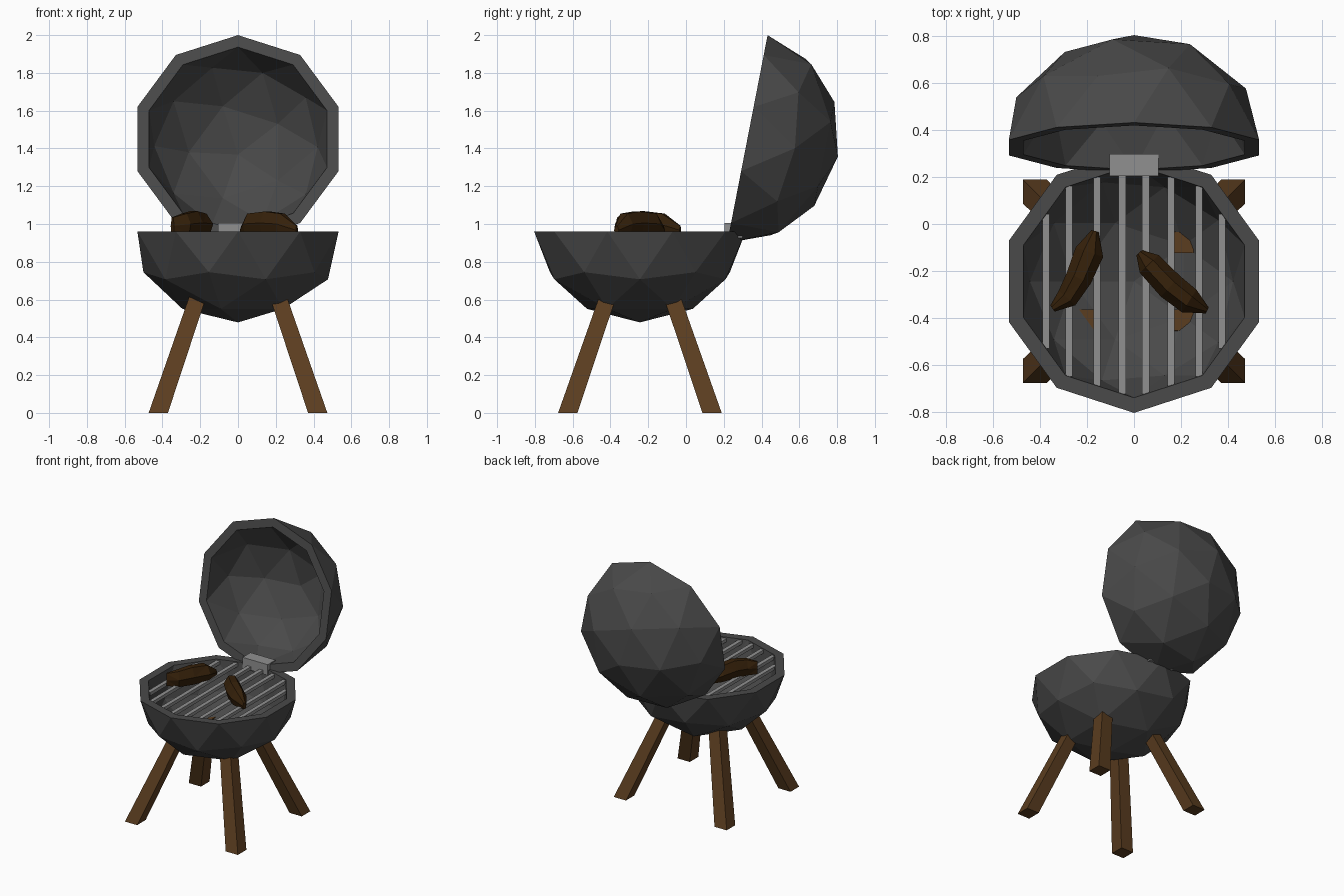
import bpy, bmesh, math
from mathutils import Matrix, Vector

if "Cube" in bpy.data.objects:
    bpy.data.objects.remove(bpy.data.objects["Cube"])


def material(name, rgb):
    m = bpy.data.materials.new(name)
    m.diffuse_color = (*rgb, 1)
    m.use_nodes = True
    m.node_tree.nodes["Principled BSDF"].inputs["Base Color"].default_value = m.diffuse_color
    return m


charcoal = material("charcoal metal", (0.067, 0.067, 0.067))
steel = material("grey steel", (0.28, 0.28, 0.28))
wood = material("brown wood", (0.105, 0.047, 0.014))
cooked = material("cooked meat", (0.036, 0.015, 0.003))


def finish(bm, name, mat):
    bmesh.ops.recalc_face_normals(bm, faces=bm.faces)
    mesh = bpy.data.meshes.new(name)
    bm.to_mesh(mesh)
    bm.free()
    mesh.materials.append(mat)
    ob = bpy.data.objects.new(name, mesh)
    bpy.context.collection.objects.link(ob)
    return ob


def box(name, center, size, mat):
    bm = bmesh.new()
    bmesh.ops.create_cube(bm, size=1, matrix=Matrix.Translation(center) @ Matrix.Diagonal((*size, 1)))
    return finish(bm, name, mat)


def loft(name, rings, mat, triangles=False):
    """Closed solid through a list of rings with equal point counts."""
    bm = bmesh.new()
    loops = [[bm.verts.new(p) for p in ring] for ring in rings]
    n = len(loops[0])
    for a, b in zip(loops, loops[1:]):
        for i in range(n):
            j = (i + 1) % n
            bm.faces.new((a[i], a[j], b[j], b[i]))
    bm.faces.new(loops[0])
    bm.faces.new(loops[-1])
    if triangles:
        bmesh.ops.triangulate(bm, faces=bm.faces)
    return finish(bm, name, mat)


R, INNER = 0.56, 0.885
CENTER = Vector((0, -0.244, 0.96))


def half_shell(name, depth, matrix):
    """Thick lower half of a faceted sphere with a flat rim."""
    bm = bmesh.new()
    bmesh.ops.create_icosphere(bm, subdivisions=2, radius=1)
    bmesh.ops.delete(bm, geom=[v for v in bm.verts if v.co.z > 0.01], context='VERTS')
    bmesh.ops.scale(bm, vec=(R, R, depth), verts=bm.verts)
    copy = bmesh.ops.duplicate(bm, geom=bm.verts[:] + bm.edges[:] + bm.faces[:])["geom"]
    inside = [g for g in copy if isinstance(g, bmesh.types.BMVert)]
    inside_set = set(inside)
    outside = [v for v in bm.verts if v not in inside_set]
    bmesh.ops.scale(bm, vec=(INNER,) * 3, verts=inside)

    def rim(verts):
        return sorted((v for v in verts if abs(v.co.z) < 0.01),
                      key=lambda v: math.atan2(v.co.y, v.co.x + 1e-4))
    a, b = rim(outside), rim(inside)
    for i in range(len(a)):
        bm.faces.new((a[i - 1], a[i], b[i], b[i - 1]))
    bm.transform(matrix)
    return finish(bm, name, charcoal)


# Bowl, and the lid as its mirrored twin tipped open
half_shell("bowl", 0.481, Matrix.Translation(CENTER))
half_shell("lid", 0.488, Matrix.Translation((0, 0.325, 1.45))
           @ Matrix.Rotation(math.radians(-101), 4, 'X') @ Matrix.Diagonal((1, 1, -1, 1)))

# Hinge block
box("hinge", (0, 0.252, 0.965), (0.21, 0.094, 0.08), steel)

# Grill bars, trimmed to the ten-sided inside of the bowl
corners = [(math.sin(math.radians(a)) * R * INNER, math.cos(math.radians(a)) * R * INNER)
           for a in (0, 36, 72)]


def half_chord(x):
    for (x0, y0), (x1, y1) in zip(corners, corners[1:]):
        if x <= x1:
            return y0 + (y1 - y0) * (x - x0) / (x1 - x0)


for x in (0.05, 0.157, 0.277, 0.375):
    for s in (-1, 1):
        box("grill_bar", (s * x, CENTER.y, 0.94), (0.03, 2 * half_chord(x), 0.025), steel)

# Splayed square legs, poking slightly through the bowl
for sx in (-1, 1):
    for sy in (-1, 1):
        rings = []
        for cx, cy, z, h in ((0.422, 0.382, 0, 0.051), (0.208, 0.165, 0.63, 0.045)):
            rings.append([(sx * cx + a * h, CENTER.y + sy * cy + b * h, z)
                          for a, b in ((-1, -1), (1, -1), (1, 1), (-1, 1))])
        loft("leg", rings, wood)


# Chunky bent pieces of meat: path points with half width and top height
def meat(name, path):
    pts = [Vector((p[0], p[1], 0)) for p in path]
    rings = []
    for i, (p, (_, _, w, top)) in enumerate(zip(pts, path)):
        t = (pts[min(i + 1, 4)] - pts[max(i - 1, 0)]).normalized()
        side = Vector((-t.y, t.x, 0)) * w
        low, mid = 0.945, 0.945 + (top - 0.945) * 0.5
        prof = ((-0.7, low), (0.7, low), (1, mid), (0.4, top), (-0.4, top), (-1, mid))
        rings.append([p + side * u + Vector((0, 0, z)) for u, z in prof])
    loft(name, rings, cooked, True)


meat("meat_left", [(-0.166, -0.03, 0.016, 0.99), (-0.19, -0.12, 0.062, 1.055),
                   (-0.235, -0.23, 0.056, 1.068), (-0.285, -0.315, 0.047, 1.055),
                   (-0.347, -0.36, 0.016, 1.035)])
meat("meat_right", [(0.022, -0.122, 0.016, 0.99), (0.065, -0.17, 0.055, 1.055),
                    (0.155, -0.265, 0.06, 1.066), (0.235, -0.328, 0.057, 1.055),
                    (0.312, -0.368, 0.014, 0.99)])
